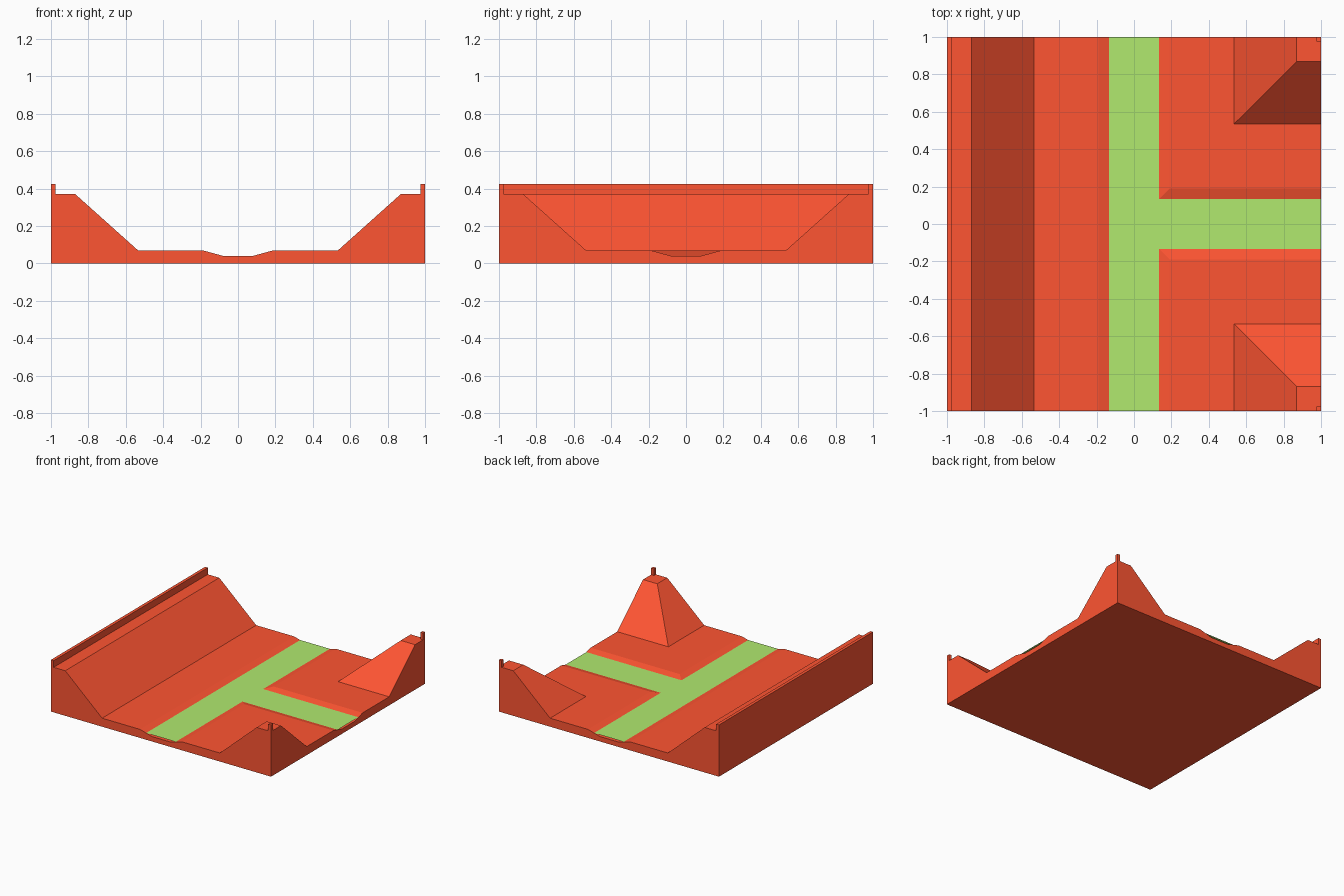
import bpy, bmesh

if "Cube" in bpy.data.objects:
    bpy.data.objects.remove(bpy.data.objects["Cube"])

# Half cross-section (distance from centre, height), ending at the outer foot
HALF = [(0, .04), (.08, .04), (.19, .07), (.535, .07), (.87, .37),
        (.975, .37), (.975, .425), (1, .425), (1, 0)]
N = len(HALF)


def material(name, rgb):
    m = bpy.data.materials.new(name)
    m.diffuse_color = (*rgb, 1)
    m.use_nodes = True
    m.node_tree.nodes["Principled BSDF"].inputs["Base Color"].default_value = m.diffuse_color
    return m


def finish(bm, name, mat):
    bmesh.ops.remove_doubles(bm, verts=bm.verts[:], dist=1e-5)
    bmesh.ops.dissolve_limit(bm, angle_limit=.002, verts=bm.verts[:], edges=bm.edges[:])
    me = bpy.data.meshes.new(name)
    bm.to_mesh(me)
    bm.free()
    me.materials.append(mat)
    bpy.context.collection.objects.link(bpy.data.objects.new(name, me))


def add_face(bm, pts, flip=False):
    f = bm.faces.new([bm.verts.new(p) for p in (pts[::-1] if flip else pts)])
    f.normal_update()
    if f.calc_area() < 1e-7:
        bmesh.ops.delete(bm, geom=[f], context='FACES')


def corner(i, j, sx, sy):
    """Left side: straight bank. Right side: two crossing trenches, lowest wins."""
    (x, zx), (y, zy) = HALF[i], HALF[j]
    if sx > 0:
        z = min(zx, zy)
    else:
        z = 0 if j == N - 1 else zx
    return (sx * x, sy * y, z)


# Trench block: four quadrants, mitred along the diagonals
bm = bmesh.new()
for sx in (-1, 1):
    for sy in (-1, 1):
        flip = sx * sy < 0
        for i in range(N - 1):
            for j in range(N - 1):
                a, b, c, d = [corner(i + u, j + v, sx, sy)
                              for u, v in ((0, 0), (1, 0), (1, 1), (0, 1))]
                if i == j:
                    add_face(bm, (a, b, c), flip)
                    add_face(bm, (a, c, d), flip)
                else:
                    add_face(bm, (a, b, c, d), flip)
add_face(bm, [(-1, -1, 0), (-1, 1, 0), (1, 1, 0), (1, -1, 0)])   # underside
finish(bm, "trench_block", material("red_earth", (1, .09, .032)))

# Liquid surface: thin T-shaped sheet in the channels
w, z = .135, .055
bm = bmesh.new()
for x0, x1, y0, y1 in ((-w, w, -1, -w), (-w, w, -w, w), (-w, w, w, 1), (w, 1, -w, w)):
    add_face(bm, [(x0, y0, z), (x1, y0, z), (x1, y1, z), (x0, y1, z)])
finish(bm, "channel_liquid", material("green_liquid", (.44, .82, .156)))
